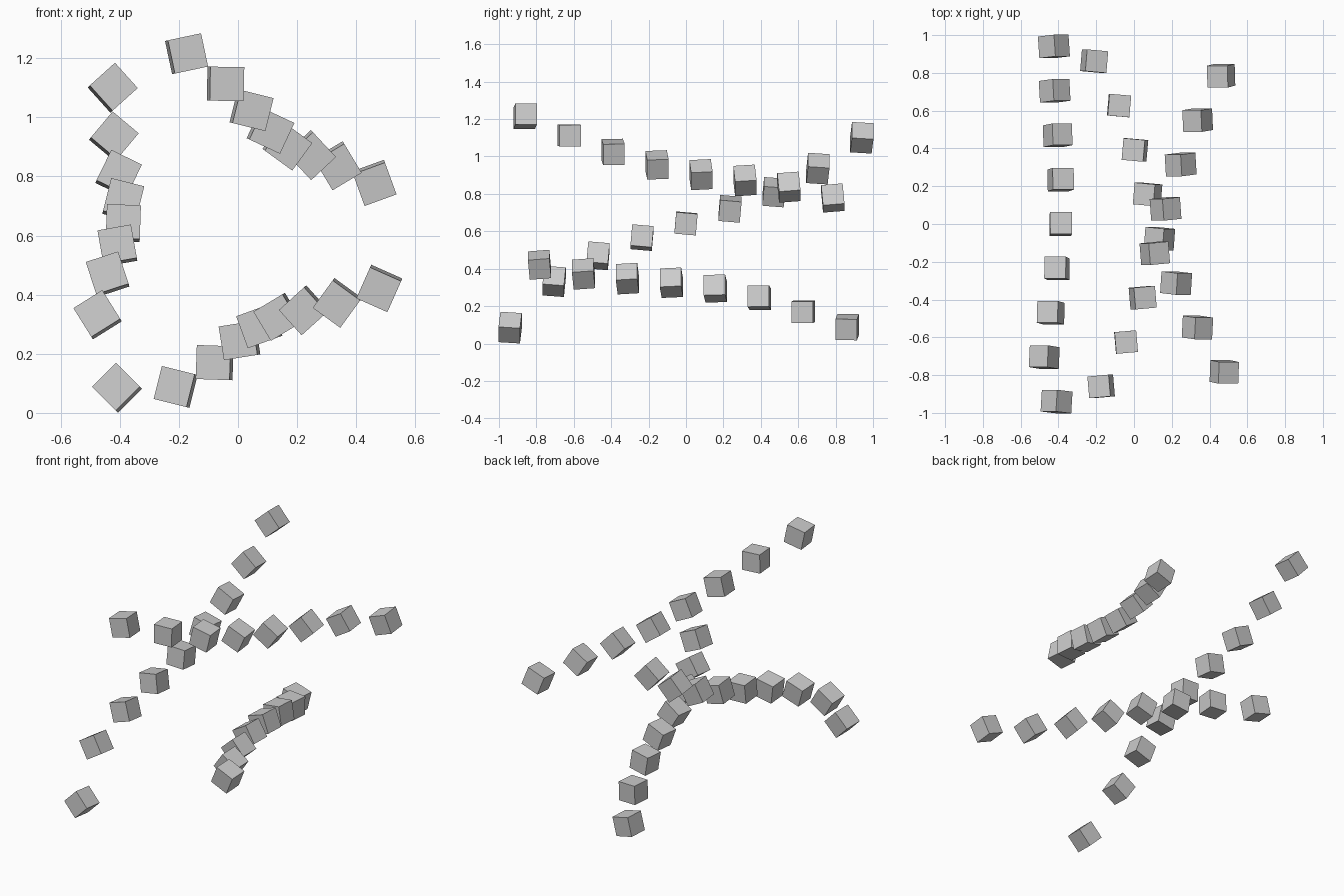
import bpy
from math import radians
from mathutils import Matrix

if "Cube" in bpy.data.objects:
    bpy.data.objects.remove(bpy.data.objects["Cube"])

SIZE = 0.115   # cube edge
STEP = 0.235   # spacing along y


def chain(name, y0, direction, yaw, spots):
    """Row of cubes rolling around y; spots are (x, z, roll in degrees)."""
    for i, (x, z, roll) in enumerate(spots):
        bpy.ops.mesh.primitive_cube_add(size=SIZE)
        ob = bpy.context.object
        ob.name = f"{name}_{i + 1}"
        ob.matrix_world = (Matrix.Translation((x, y0 + direction * STEP * i, z))
                           @ Matrix.Rotation(radians(-roll), 4, 'Y')
                           @ Matrix.Rotation(radians(yaw), 4, 'Z'))


# left rising strand, back to front
chain("left_strand_cube", 0.94, -1, 5, [
    (-.424, 1.10, 42), (-.42, .935, 50), (-.404, .809, 64), (-.388, .72, 76),
    (-.388, .642, 88), (-.408, .566, 100), (-.441, .469, 108),
    (-.475, .332, 122), (-.41, .085, 135)])

# upper strand, front to back
chain("upper_strand_cube", -.86, 1, 5, [
    (-.174, 1.215, 12), (-.042, 1.113, -1), (.046, 1.024, -14), (.11, .955, -25),
    (.167, .903, -36), (.247, .872, -47), (.337, .836, -59), (.461, .778, -70)])

# lower strand, back to front
chain("lower_strand_cube", .862, -1, -5, [
    (-.211, .088, -14), (-.079, .17, -2), (.005, .245, 9), (.072, .294, 20),
    (.135, .325, 31), (.223, .347, 42), (.336, .372, 54), (.478, .421, 66)])
